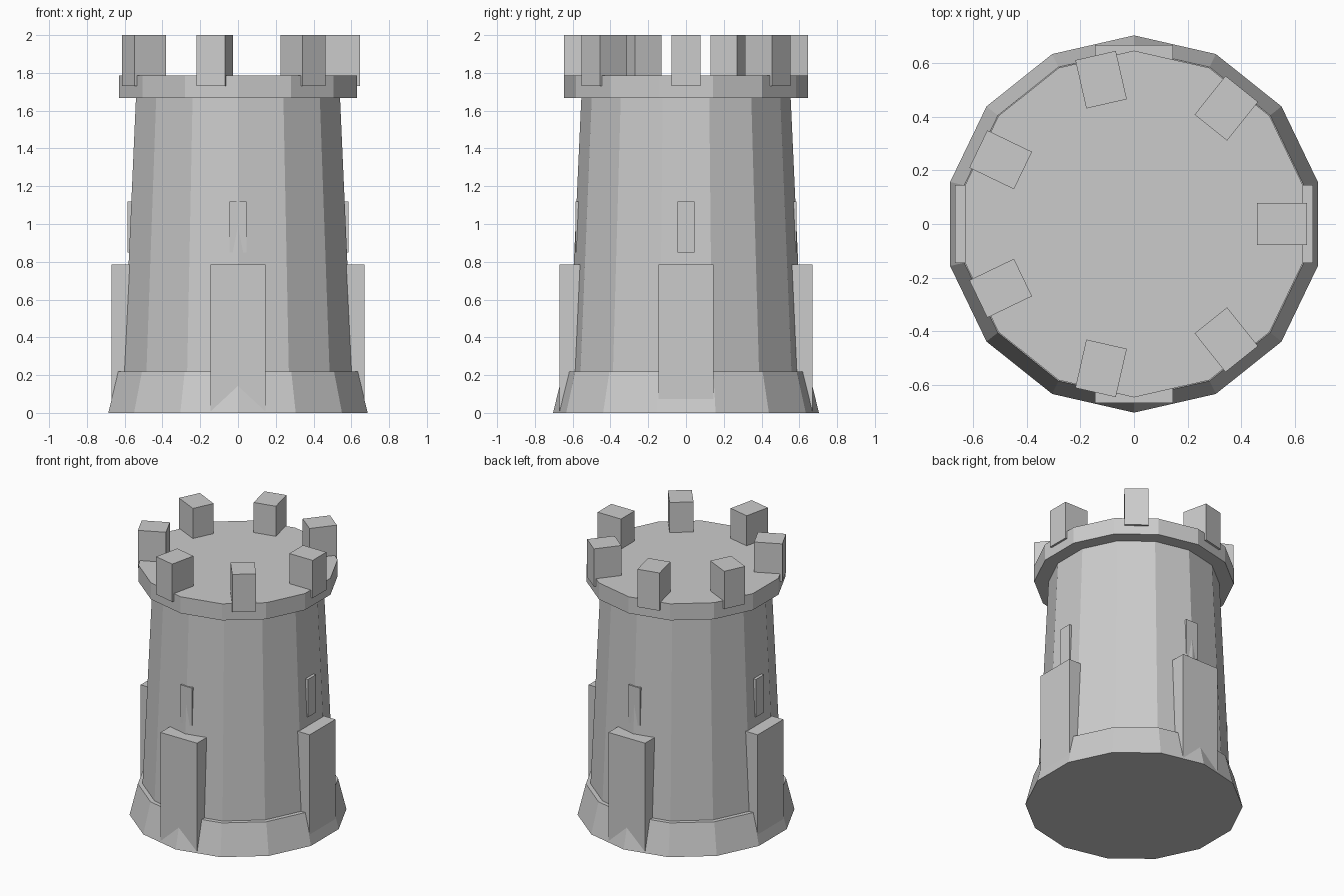
import bpy, math

if "Cube" in bpy.data.objects:
    bpy.data.objects.remove(bpy.data.objects["Cube"])

SIDES = 14


def tier(name, r0, r1, z0, z1):
    """Faceted tapered drum with a vertex on the +y axis."""
    bpy.ops.mesh.primitive_cone_add(vertices=SIDES, radius1=r0, radius2=r1,
                                    depth=z1 - z0, location=(0, 0, (z0 + z1) / 2))
    bpy.context.object.name = name


def radial_block(name, angle, inner, outer, width, z0, z1):
    """Box spanning inner..outer along the given direction."""
    mid = (inner + outer) / 2
    bpy.ops.mesh.primitive_cube_add(
        size=1, rotation=(0, 0, angle),
        location=(mid * math.cos(angle), mid * math.sin(angle), (z0 + z1) / 2))
    ob = bpy.context.object
    ob.name = name
    ob.scale = (outer - inner, width, z1 - z0)
    bpy.ops.object.transform_apply(location=False, rotation=False, scale=True)


# Stacked drums
tier("plinth", 0.704, 0.65, 0, 0.22)
tier("tower_body", 0.62, 0.554, 0.22, 1.67)
tier("parapet_ring", 0.647, 0.647, 1.667, 1.785)

# Seven merlons on the parapet
for i in range(7):
    radial_block(f"merlon_{i}", i * math.tau / 7, 0.46, 0.645, 0.155, 1.73, 2.0)

# Buttress and narrow window slab on each of the four sides
for i in range(4):
    a = i * math.pi / 2
    radial_block(f"buttress_{i}", a, 0.5, 0.669, 0.29, 0.01, 0.785)
    radial_block(f"window_slit_{i}", a, 0.5, 0.585, 0.09, 0.85, 1.12)
